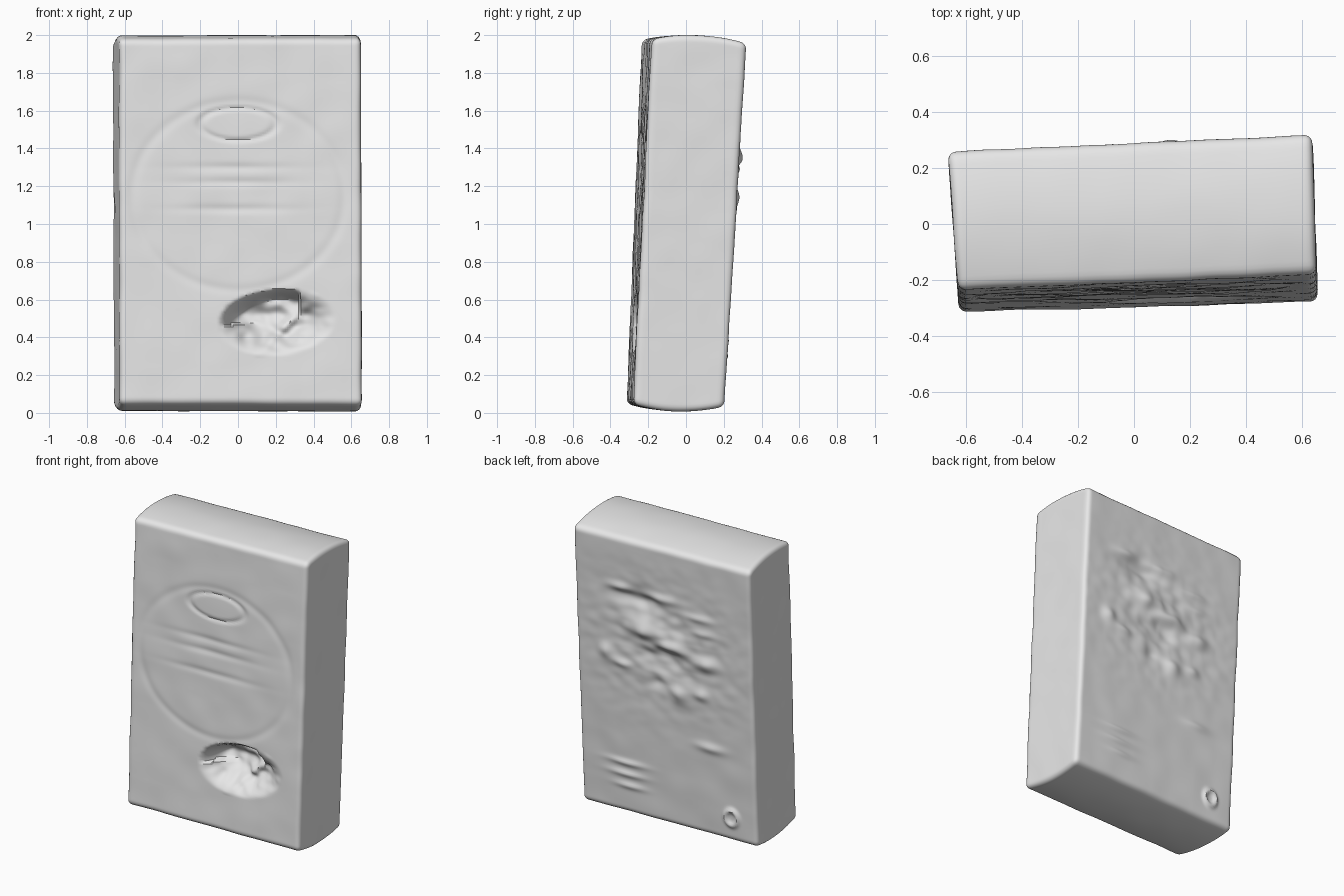
import bpy, bmesh, math
from mathutils import Vector, noise

cube = bpy.data.objects.get("Cube")
if cube:
    bpy.data.objects.remove(cube, do_unlink=True)

HALF = Vector((0.65, 0.25, 0.98))
RADIUS = 0.03
CUTS = (110, 30, 170)

# Corners of the leaning box, keyed by side signs (x, y, z)
CORNERS = {
    (-1, -1, -1): (-0.625, -0.315, 0.05), (1, -1, -1): (0.657, -0.28, 0.045),
    (-1, 1, -1): (-0.657, 0.16, 0.035), (1, 1, -1): (0.64, 0.205, 0.035),
    (-1, -1, 1): (-0.628, -0.235, 1.975), (1, -1, 1): (0.652, -0.18, 1.98),
    (-1, 1, 1): (-0.665, 0.26, 1.955), (1, 1, 1): (0.637, 0.32, 1.955),
}
CORNERS = {k: Vector(v) for k, v in CORNERS.items()}

# Soft lumps on the back: x, z, radius x, radius z, height
BACK_LUMPS = [
    (0.17, 1.55, 0.16, 0.07, -0.035), (0.30, 1.61, 0.08, 0.03, 0.018),
    (0.02, 1.60, 0.12, 0.03, 0.018), (0.12, 1.36, 0.12, 0.05, 0.035),
    (-0.08, 1.29, 0.12, 0.05, 0.035), (-0.30, 1.22, 0.10, 0.04, 0.025),
    (0.00, 1.18, 0.16, 0.06, -0.025), (0.42, 1.14, 0.05, 0.05, 0.022),
    (0.30, 1.08, 0.07, 0.03, 0.018), (-0.12, 0.97, 0.07, 0.06, 0.028),
    (0.05, 1.01, 0.05, 0.04, -0.02), (-0.28, 1.00, 0.06, 0.04, 0.02),
    (-0.26, 1.53, 0.10, 0.025, 0.012), (-0.30, 1.43, 0.09, 0.025, 0.012),
    (-0.33, 0.64, 0.10, 0.03, 0.014), (0.30, 0.38, 0.13, 0.02, 0.013),
    (0.30, 0.30, 0.12, 0.02, 0.013), (0.28, 0.22, 0.10, 0.02, 0.012),
]


def gauss(x, z, cx, cz, rx, rz):
    return math.exp(-((x - cx) / rx) ** 2 - ((z - cz) / rz) ** 2)


def smooth(t):
    t = max(0.0, min(1.0, t))
    return t * t * (3 - 2 * t)


def ring(x, z, cx, cz, rx, rz, width):
    r = math.hypot((x - cx) / rx, (z - cz) / rz)
    return math.exp(-((r - 1) / width) ** 2)


def front_depth(x, z):
    """Inward depth of the front: oval hollow and faint pressed marks."""
    dx, dz = x - 0.21, z - 0.48 - 0.06 * (x - 0.21)
    r = math.hypot(dx / 0.315, dz / 0.18)
    d = 0.0
    if r < 1:
        wall = 0.35 if dz > 0 and dx < 0.12 else 0.75
        d = 0.12 * smooth((1 - r) / wall)
        d += 0.05 * gauss(x, z, 0.10, 0.51, 0.13, 0.07)
        d -= 0.035 * gauss(x - (z - 0.48) * 0.9, z, 0.27, 0.47, 0.04, 0.10)
        d += 0.02 * noise.noise(Vector((x * 14, z * 20, 3))) * smooth((1 - r) * 3)
    d += 0.008 * ring(x, z, 0.0, 1.53, 0.2, 0.085, 0.12)
    d += 0.004 * ring(x, z, 0.0, 1.15, 0.56, 0.5, 0.05)
    for cz in (1.30, 1.22, 1.08):
        d += 0.006 * gauss(x, z, -0.02, cz, 0.28, 0.02)
    return d


def back_height(x, z):
    h = sum(l[4] * gauss(x, z, *l[:4]) for l in BACK_LUMPS)
    h += 0.016 * ring(x, z, -0.47, 0.19, 0.045, 0.05, 0.35)
    rough = gauss(x, z, 0.0, 1.27, 0.45, 0.38)
    return h + rough * 0.012 * noise.noise(Vector((x * 11, z * 15, 8)))


def shape(p):
    # Round the edges of the straight box
    inner = Vector([max(-h + RADIUS, min(h - RADIUS, c)) for c, h in zip(p, HALF)])
    q = inner + (p - inner).normalized() * RADIUS
    a, b, c = (q[i] / HALF[i] for i in range(3))
    # Lean and twist it between the eight corners
    out = Vector()
    for (sx, sy, sz), corner in CORNERS.items():
        out += corner * ((1 + sx * a) * (1 + sy * b) * (1 + sz * c) / 8)
    # Bulging ends, then relief on the broad faces
    out.z += 0.032 * c ** 3 * (1 - b * b)
    fade = smooth((1 - abs(a)) * 12) * smooth((1 - abs(c)) * 16)
    if p.y < -HALF.y + 1e-4:
        out.y += front_depth(out.x, out.z) * fade
    elif p.y > HALF.y - 1e-4:
        out.y += back_height(out.x, out.z) * fade
    # Slight handmade waviness
    n = noise.noise_vector(out * 6)
    return out + Vector((n.x * 0.003, n.y * 0.004, n.z * 0.002))


# Box divided along each axis in turn
bm = bmesh.new()
bmesh.ops.create_cube(bm, size=2)
for v in bm.verts:
    v.co = Vector([v.co[i] * HALF[i] for i in range(3)])
for axis in range(3):
    edges = [e for e in bm.edges
             if abs(e.verts[0].co[axis] - e.verts[1].co[axis]) > HALF[axis]]
    bmesh.ops.subdivide_edges(bm, edges=edges, cuts=CUTS[axis], use_grid_fill=True)
for v in bm.verts:
    v.co = shape(v.co.copy())
bmesh.ops.recalc_face_normals(bm, faces=bm.faces[:])
mesh = bpy.data.meshes.new("carton")
bm.to_mesh(mesh)
bm.free()

carton = bpy.data.objects.new("carton", mesh)
bpy.context.collection.objects.link(carton)

# Single plain colour
mat = bpy.data.materials.new("plain grey")
mat.use_nodes = True
colour = (0.8, 0.8, 0.8, 1)
mat.diffuse_color = colour
mat.node_tree.nodes["Principled BSDF"].inputs["Base Color"].default_value = colour
mesh.materials.append(mat)

bpy.context.view_layer.objects.active = carton
carton.select_set(True)
bpy.ops.object.shade_smooth_by_angle(angle=math.radians(40))
